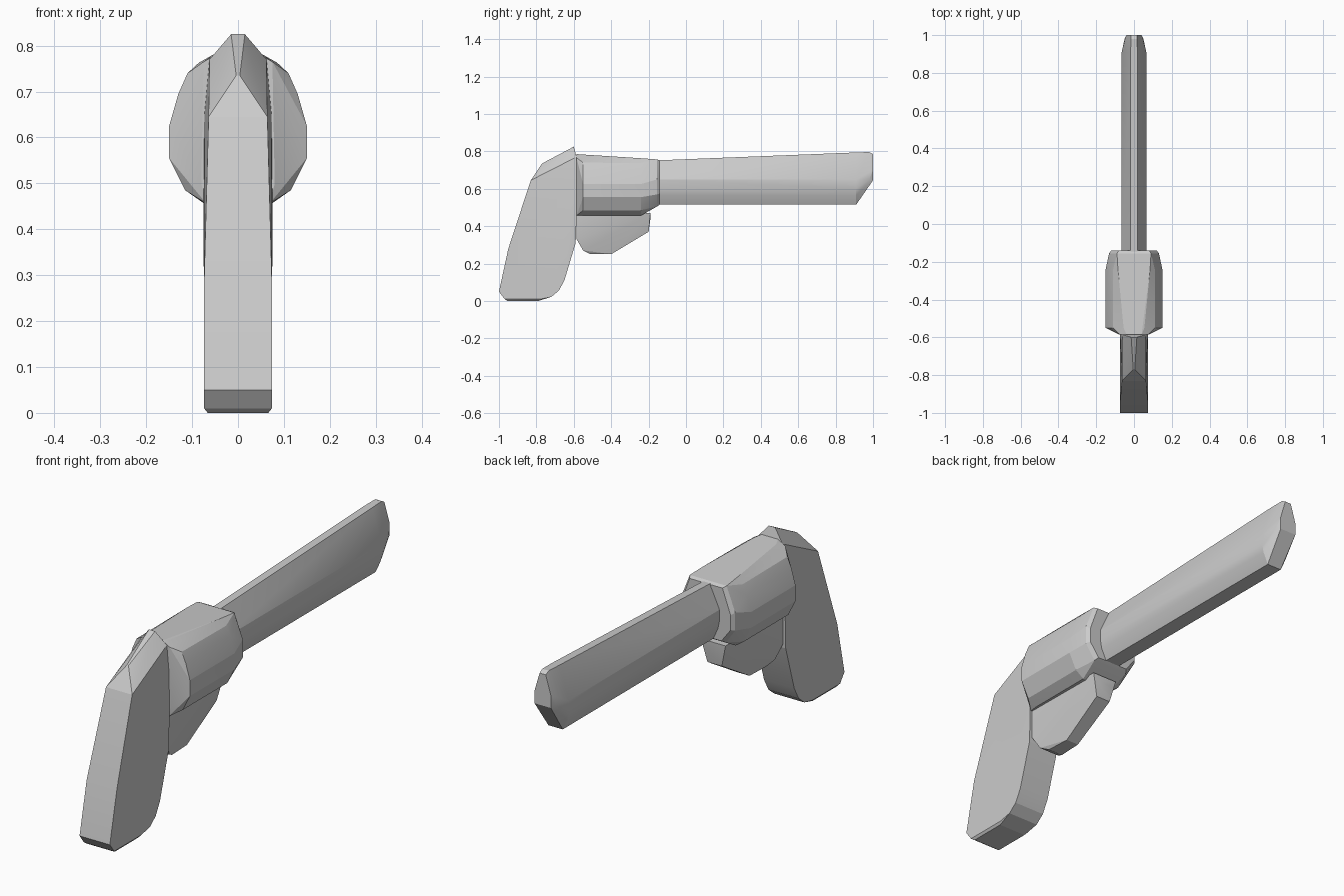
import bpy, bmesh, math

cube = bpy.data.objects.get("Cube")
if cube:
    bpy.data.objects.remove(cube, do_unlink=True)

# Single grey finish
grey = bpy.data.materials.new("plain grey")
grey.use_nodes = True
colour = (0.6, 0.6, 0.6, 1)
grey.diffuse_color = colour
grey.node_tree.nodes["Principled BSDF"].inputs["Base Color"].default_value = colour


def hull_part(name, points):
    """Mirror (half width, y, z) points across x and wrap them in a convex solid."""
    bm = bmesh.new()
    for x, y, z in points:
        for side in (-1, 1):
            bm.verts.new((side * x, y, z))
    result = bmesh.ops.convex_hull(bm, input=bm.verts[:])
    spare = [v for v in bm.verts if not v.link_faces]
    bmesh.ops.delete(bm, geom=spare, context='VERTS')
    bmesh.ops.dissolve_limit(bm, angle_limit=math.radians(1),
                             verts=bm.verts[:], edges=bm.edges[:])
    bmesh.ops.recalc_face_normals(bm, faces=bm.faces[:])
    mesh = bpy.data.meshes.new(name)
    bm.to_mesh(mesh)
    bm.free()
    mesh.materials.append(grey)
    obj = bpy.data.objects.new(name, mesh)
    bpy.context.collection.objects.link(obj)
    bpy.ops.object.select_all(action='DESELECT')
    obj.select_set(True)
    bpy.context.view_layer.objects.active = obj
    bpy.ops.object.shade_smooth_by_angle(angle=math.radians(14))
    return obj


def section(y, outline):
    return [(x, y, z) for x, z in outline]


# Grip: slab with a rounded butt and a pinched top
butt = [(-1, .05), (-.97, .01), (-.78, .01), (-.72, .022), (-.68, .055), (-.65, .11)]
grip = [(.074, y, z) for y, z in butt]
grip += [(.066, y, 0) for y in (-.955, -.79)]
grip += [(.074, -.95, .28), (.074, -.59, .31), (.075, -.585, .45),
         (.064, -.83, .645), (.004, -.77, .735), (.015, -.6, .825),
         (.062, -.585, .77), (.073, -.585, .65)]
hull_part("grip", grip)

# Drum: faceted body with a tapered rear and a chamfered forward end
belly = [(.13, .695), (.15, .625), (.15, .555), (.115, .485), (.075, .457)]
drum = section(-.585, [(.04, .785), (.075, .765), (.08, .5), (.07, .457)])
drum += section(-.55, [(.055, .78), (.11, .74)] + belly)
drum += section(-.24, [(.085, .763), (.11, .737)] + belly)
drum += section(-.155, [(.09, .757), (.132, .65), (.132, .57), (.085, .505)])
drum += section(-.14, [(.08, .75), (.12, .64), (.12, .575), (.075, .515)])
hull_part("drum", drum)

# Lower frame: wedge under the drum, narrowing downward
hull_part("lower_frame", [
    (.065, -.585, .47), (.06, -.19, .47), (.035, -.19, .44), (.035, -.2, .37),
    (.065, -.585, .33), (.05, -.55, .27), (.035, -.51, .25), (.03, -.4, .25)])

# Barrel: slim ridge on top, chamfered underside and a cut-back muzzle
keel = [(.065, .65), (.065, .6), (.058, .565), (.035, .515)]
barrel = section(-.2, [(.018, .75)] + keel)
barrel += section(.91, [(.018, .794)] + keel)
barrel += section(.98, [(.016, .796), (.05, .65)])
barrel += section(1, [(.015, .785), (.04, .7), (.04, .645)])
hull_part("barrel", barrel)
